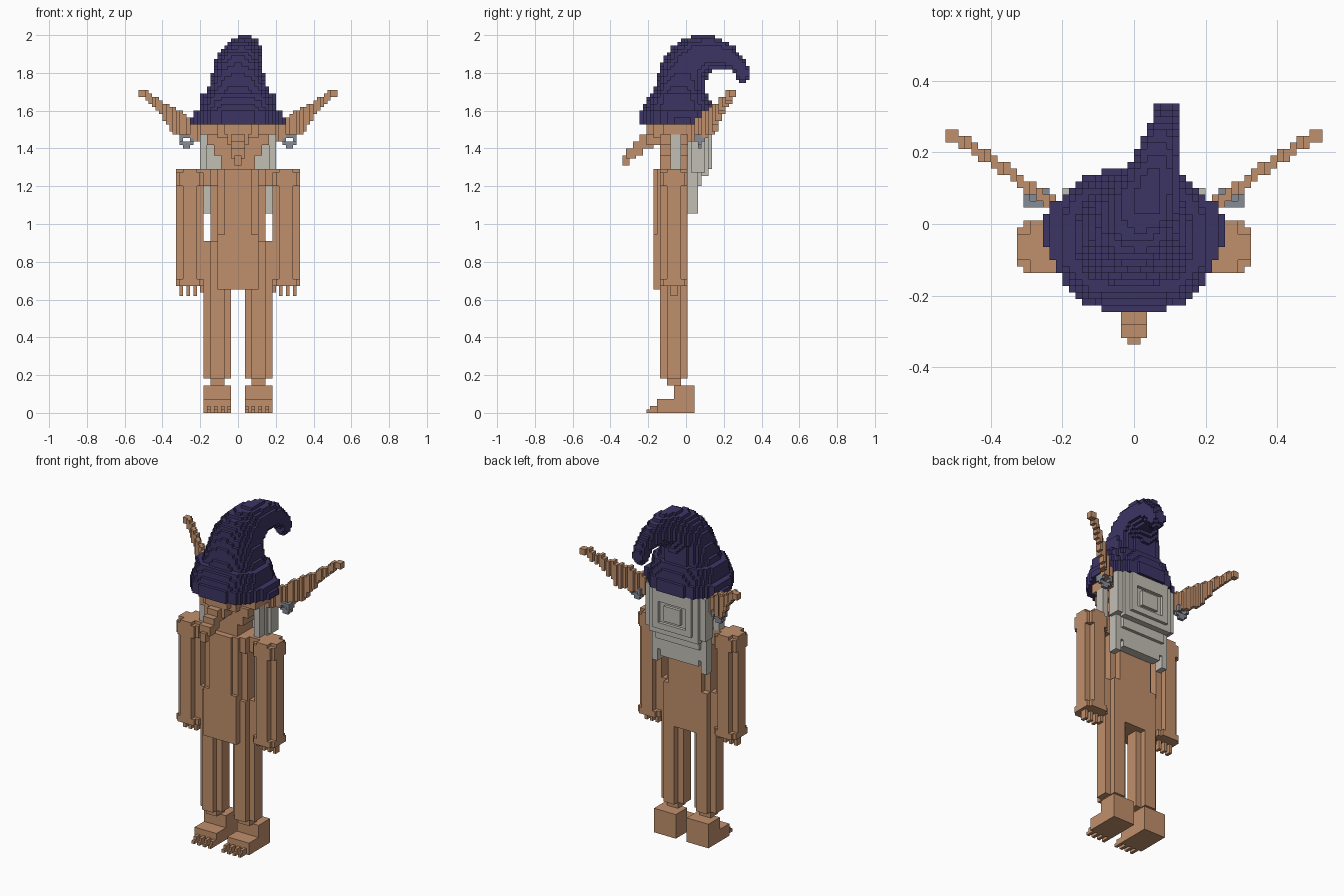
import bpy, bmesh, math

if "Cube" in bpy.data.objects:
    bpy.data.objects.remove(bpy.data.objects["Cube"], do_unlink=True)

V = 1 / 55  # block size; the figure is 110 blocks tall


def material(name, rgb):
    m = bpy.data.materials.new(name)
    m.use_nodes = True
    m.diffuse_color = (*rgb, 1)
    m.node_tree.nodes["Principled BSDF"].inputs["Base Color"].default_value = (*rgb, 1)
    return m


SKIN = material("tan skin", (0.53, 0.28, 0.15))
HAT = material("dark purple cloth", (0.046, 0.036, 0.13))
HAIR = material("pale grey hair", (0.54, 0.52, 0.46))
METAL = material("grey metal", (0.24, 0.26, 0.30))


def box(x0, x1, y0, y1, z0, z1):
    return {(x, y, z) for x in range(x0, x1) for y in range(y0, y1) for z in range(z0, z1)}


def prism(x0, x1, y0, y1, z0, z1, n):
    """Upright box with an n by n notch cut from each vertical corner."""
    return box(x0 + n, x1 - n, y0, y1, z0, z1) | box(x0, x1, y0 + n, y1 - n, z0, z1)


def mirror(cells):
    return {(-1 - x, y, z) for x, y, z in cells}


SIDES = [((1, 0, 0), [(1, 0, 0), (1, 1, 0), (1, 1, 1), (1, 0, 1)]),
         ((-1, 0, 0), [(0, 0, 0), (0, 0, 1), (0, 1, 1), (0, 1, 0)]),
         ((0, 1, 0), [(0, 1, 0), (0, 1, 1), (1, 1, 1), (1, 1, 0)]),
         ((0, -1, 0), [(0, 0, 0), (1, 0, 0), (1, 0, 1), (0, 0, 1)]),
         ((0, 0, 1), [(0, 0, 1), (1, 0, 1), (1, 1, 1), (0, 1, 1)]),
         ((0, 0, -1), [(0, 0, 0), (0, 1, 0), (1, 1, 0), (1, 0, 0)])]


def build(name, cells, mat):
    """Skin the outside of a set of blocks and merge its flat faces."""
    bm = bmesh.new()
    verts = {}
    for c in sorted(cells):
        for d, corners in SIDES:
            if tuple(a + b for a, b in zip(c, d)) in cells:
                continue
            face = []
            for o in corners:
                k = tuple(a + b for a, b in zip(c, o))
                if k not in verts:
                    verts[k] = bm.verts.new((k[0] * V, (k[1] + 0.5) * V, k[2] * V))
                face.append(verts[k])
            bm.faces.new(face)
    bmesh.ops.dissolve_limit(bm, angle_limit=0.01, verts=bm.verts, edges=bm.edges)
    me = bpy.data.meshes.new(name)
    bm.to_mesh(me)
    bm.free()
    me.materials.append(mat)
    ob = bpy.data.objects.new(name, me)
    bpy.context.collection.objects.link(ob)


def pair(name, cells, mat):
    build("left_" + name, cells, mat)
    build("right_" + name, mirror(cells), mat)


def lerp_table(table, t):
    """Interpolate rows of (key, values...) at key t."""
    for a, b in zip(table, table[1:]):
        if t <= b[0]:
            f = max(0, (t - a[0]) / (b[0] - a[0]))
            return [p + (q - p) * f for p, q in zip(a[1:], b[1:])]
    return list(table[-1][1:])


# Feet with toes
foot = box(2, 10, -4, 2, 0, 8) | box(2, 10, -9, 2, 0, 4)
for x in (2, 4, 6, 8):
    foot |= box(x, x + 1, -12, -9, 0, 1) | box(x, x + 1, -11, -9, 0, 2)
pair("foot", foot, SKIN)

# Legs and ankles
pair("leg", prism(2, 10, -8, 0, 10, 37, 2) | box(4, 8, -6, -2, 8, 10), SKIN)

# Arms with shoulder caps and fingers
arm = prism(10, 18, -8, 0, 37, 71, 2) | prism(10, 18, -8, 0, 66, 70, 1) | prism(10, 18, -8, 0, 37, 39, 1)
for x in (10, 12, 14, 16):
    arm |= box(x, x + 1, -5, -3, 35 if x == 10 else 34, 37)
pair("arm", arm, SKIN)

# Torso: wide hips, narrow waist, wide shoulders, raised front
torso = prism(-10, 10, -8, 0, 36, 50, 2) | prism(-10, 10, -8, 0, 66, 71, 2)
torso |= prism(-8, 8, -9, 0, 36, 71, 2)
torso |= box(-6, 6, -10, -8, 36, 52) | box(-4, 4, -10, -8, 52, 71)
build("torso", torso, SKIN)

# Head widening upward, brow and drooping nose
head = box(-5, 5, -8, 1, 71, 75) | box(-7, 7, -8, 1, 75, 78)
head |= box(-9, 9, -8, 1, 78, 81) | box(-11, 11, -7, 1, 81, 86)
head |= box(-6, 6, -10, -7, 80, 84) | box(-4, 4, -12, -9, 81, 84)
build("head", head, SKIN)
nose = box(-1, 1, -19, -17, 72, 75) | box(-2, 2, -18, -15, 74, 77)
nose |= box(-2, 2, -16, -13, 75, 79) | box(-2, 2, -14, -10, 77, 81)
nose |= box(-3, 3, -12, -7, 78, 83)
build("nose", nose, SKIN)

# Long ears sweeping out, back and up
ear = set()
EAR_BOTTOM = [(9, 79), (16, 80), (19, 82), (22, 87), (27, 92)]
for x in range(9, 29):
    s = min(x, 27)
    y = round(1.1 + (s - 11) * 0.68)
    low = round(lerp_table(EAR_BOTTOM, s)[0])
    ear |= box(x, x + 1, y, y + 2, low, round(84.5 + (s - 11) * 0.6))
pair("ear", ear, SKIN)

# Earrings: small hoop with a drop
earring = (box(13, 17, 2, 5, 79, 81) - box(14, 16, 3, 4, 79, 81) - box(14, 16, 2, 5, 79, 80))
earring |= box(14, 16, 3, 4, 77, 79) | box(13, 17, 3, 4, 78, 79)
pair("earring", earring, METAL)

# Hair: tapering panel down the back with a raised centre, plus side locks
hair = box(-11, 11, 1, 5, 70, 84) | box(-10, 10, 0, 3, 62, 84)
hair |= box(-9, 9, 4, 6, 69, 84) | box(-8, 8, 3, 4, 66, 70) | box(-7, 7, 0, 3, 60, 62)
hair |= box(-7, 7, 6, 7, 71, 84)
hair -= box(-5, 5, 6, 7, 73, 80)
hair |= box(-3, 3, 6, 7, 74, 79)
strand = box(8, 10, 0, 3, 58, 62)
hair |= strand | mirror(strand)
build("back_hair", hair, HAIR)
pair("side_lock", box(9, 11, -5, -2, 68, 83), HAIR)

# Hat cone: height, x range, y range of each oval layer
LAYERS = [(84, -12.3, 12.3, -14, 8), (87, -12, 12, -14, 8), (88, -11.3, 11.3, -13.5, 7.5),
          (92, -11, 11, -11.5, 6), (93, -9, 9, -10, 5), (97, -8, 8, -9, 5), (101, -7, 7, -7.5, 5)]
hat = set()
for z in range(84, 102):
    x0, x1, y0, y1 = lerp_table(LAYERS, z)
    for c in box(-15, 15, -15, 10, z, z + 1):
        u = (2 * c[0] + 1 - x0 - x1) / (x1 - x0)
        v = (2 * c[1] + 1 - y0 - y1) / (y1 - y0)
        if abs(u) ** 2.6 + abs(v) ** 2.6 <= 1:
            hat.add(c)
flap = box(10, 14, -4, 1, 84, 86) | box(10, 13, -6, 3, 84, 88)
hat |= flap | mirror(flap)

# Curled hat tail: balls along a path (step, x, y, z, x radius, radius)
TAIL = [(0, 0, -1, 100, 7.2, 6.8), (1, 0.7, 0.5, 102, 6.7, 6.8), (2, 1.8, 3, 104, 5.5, 6),
        (3, 3, 6.5, 104.8, 4, 5), (4, 4, 11, 104, 3.2, 3.6), (5, 4.8, 14, 102, 2.4, 2.7),
        (6, 5, 16, 99.5, 2.2, 2.3), (7, 5, 16, 98, 2.2, 2)]
for i in range(36):
    cx, cy, cz, rx, r = lerp_table(TAIL, i / 5)
    for c in box(-9, 10, -10, 18, 92, 110):
        d = ((c[0] + 0.5 - cx) / rx) ** 2 + ((c[1] + 0.5 - cy) / r) ** 2 + ((c[2] + 0.5 - cz) / r) ** 2
        if d <= 1:
            hat.add(c)
build("hat", hat, HAT)
